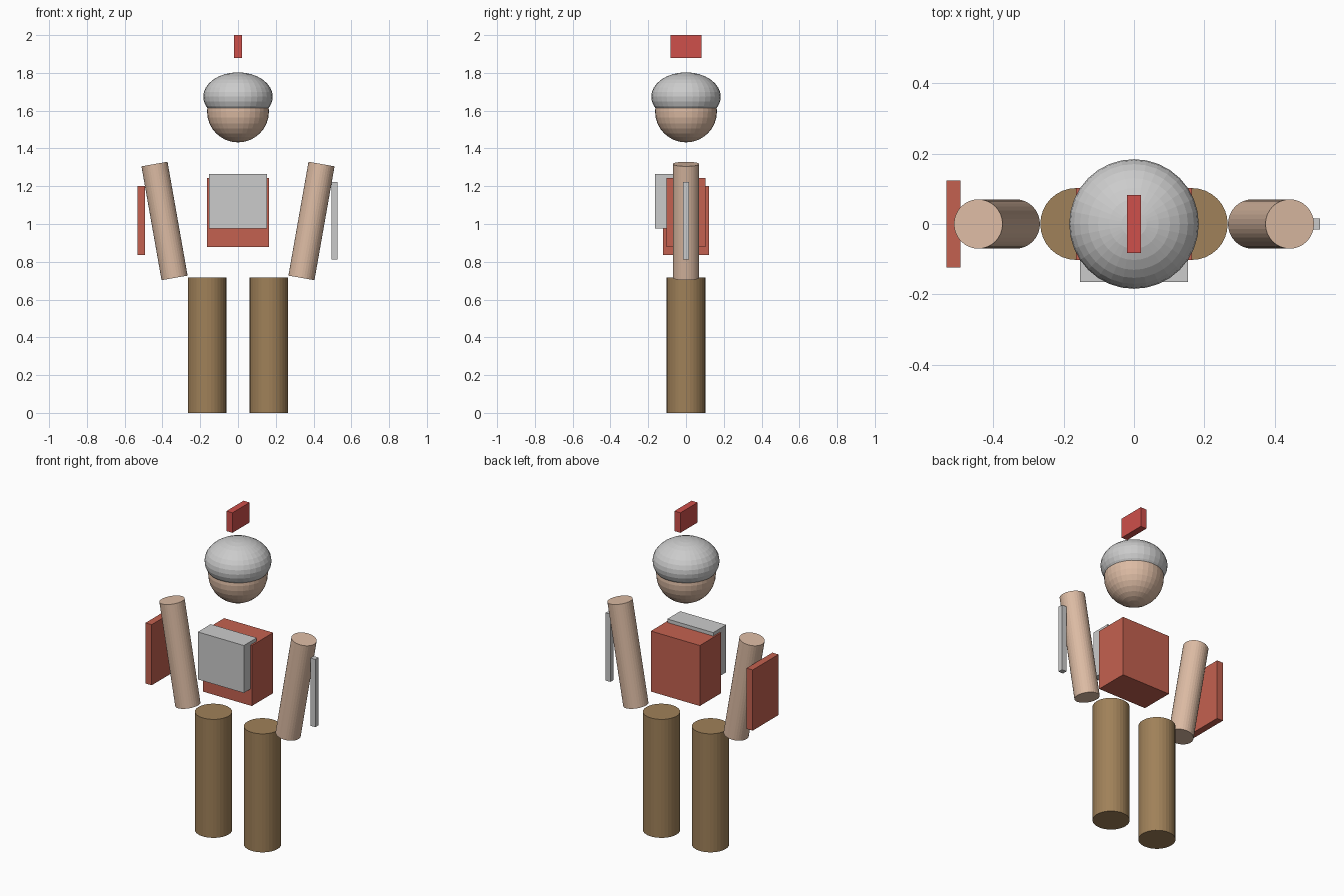
import bpy
import math

if "Cube" in bpy.data.objects:
    bpy.data.objects.remove(bpy.data.objects["Cube"])


def material(name, rgb):
    mat = bpy.data.materials.new(name)
    mat.diffuse_color = (*rgb, 1.0)
    mat.use_nodes = True
    mat.node_tree.nodes["Principled BSDF"].inputs["Base Color"].default_value = mat.diffuse_color
    return mat


skin = material("skin", (0.72, 0.50, 0.37))
cloth_brown = material("brown", (0.35, 0.22, 0.10))
red = material("red", (0.55, 0.12, 0.08))
bright_red = material("bright_red", (0.62, 0.08, 0.07))


def finish(name, mat):
    obj = bpy.context.object
    obj.name = name
    if mat:
        obj.data.materials.append(mat)
    return obj


def box(name, low, high, mat=None):
    centre = [(a + b) / 2 for a, b in zip(low, high)]
    bpy.ops.mesh.primitive_cube_add(size=1, location=centre)
    obj = finish(name, mat)
    obj.scale = [b - a for a, b in zip(low, high)]
    return obj


def cylinder(name, radius, depth, location, tilt, mat):
    bpy.ops.mesh.primitive_cylinder_add(vertices=32, radius=radius, depth=depth,
                                        location=location, rotation=(0, tilt, 0))
    return finish(name, mat)


def ball(name, radius, z, squash=1.0, mat=None):
    bpy.ops.mesh.primitive_uv_sphere_add(segments=32, ring_count=16,
                                         radius=radius, location=(0, 0, z))
    obj = finish(name, mat)
    obj.scale.z = squash
    return obj


# Legs and outward-leaning arms
for label, side in (("left", 1), ("right", -1)):
    cylinder(label + "_leg", 0.102, 0.717, (side * 0.164, 0, 0.3585), 0, cloth_brown)
    cylinder(label + "_arm", 0.07, 0.612, (side * 0.389, 0, 1.016),
             side * math.radians(10), skin)

# Torso with breastplate set into its front
box("torso", (-0.164, -0.102, 0.877), (0.164, 0.102, 1.243), red)
box("breastplate", (-0.154, -0.164, 0.977), (0.154, -0.041, 1.264))

# Head, squashed helmet and floating crest
ball("head", 0.164, 1.596, mat=skin)
ball("helmet", 0.184, 1.674, squash=0.7)
box("crest", (-0.02, -0.082, 1.879), (0.02, 0.082, 2.0), bright_red)

# Shield and sword
box("shield", (-0.533, -0.123, 0.835), (-0.492, 0.123, 1.202), red)
box("sword", (0.496, -0.015, 0.813), (0.528, 0.015, 1.223))
